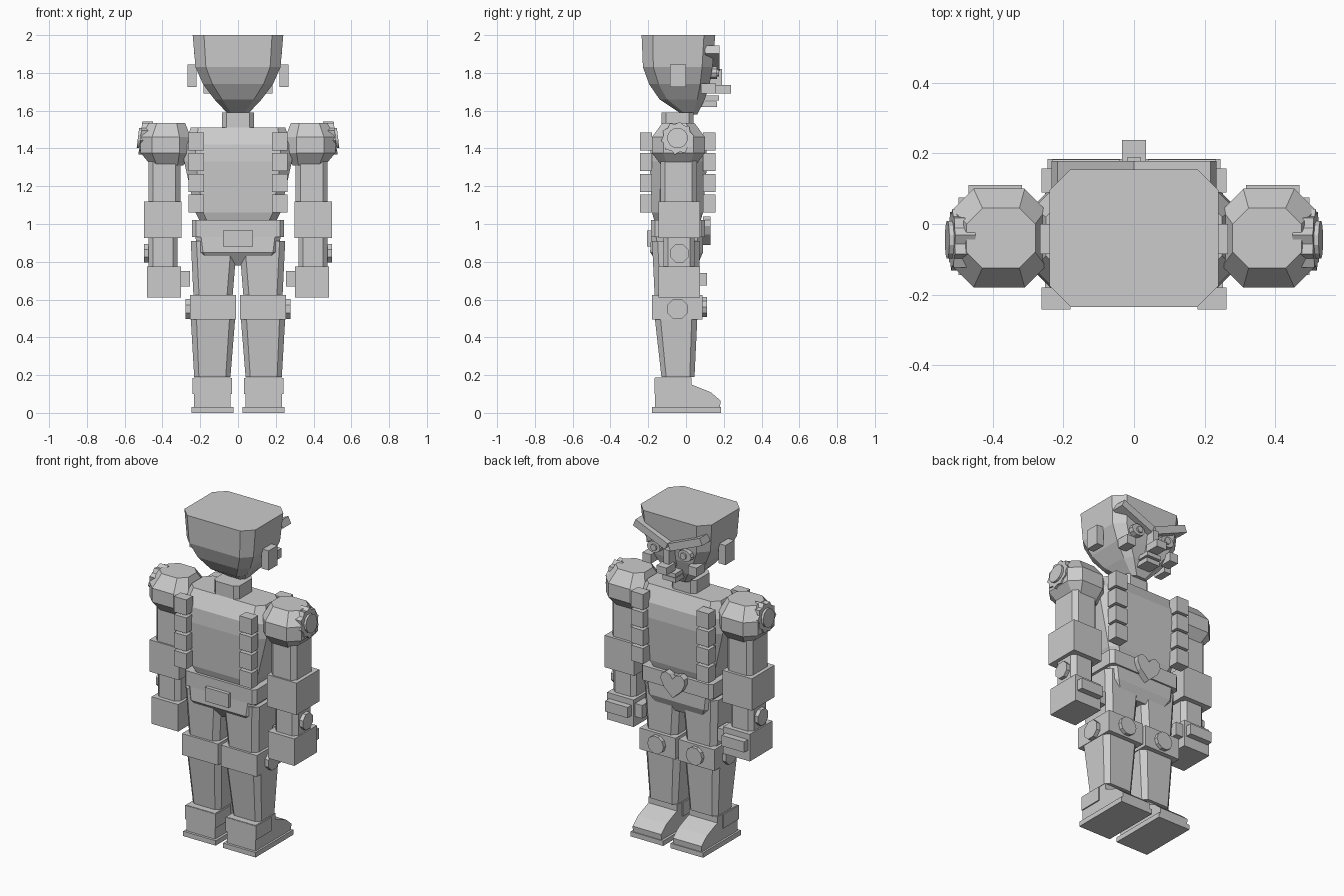
import bpy, bmesh, math
from mathutils import Matrix, Vector

if "Cube" in bpy.data.objects:
    bpy.data.objects.remove(bpy.data.objects["Cube"])

grey = bpy.data.materials.new("plain grey")
grey.diffuse_color = (0.6, 0.6, 0.6, 1)
grey.use_nodes = True
grey.node_tree.nodes["Principled BSDF"].inputs["Base Color"].default_value = grey.diffuse_color


def finish(bm, name, mirror=False):
    bmesh.ops.recalc_face_normals(bm, faces=bm.faces)
    sides = [("", 1), ("_left", -1)] if mirror else [("", 1)]
    for suffix, s in sides:
        b = bm.copy()
        if s < 0:
            bmesh.ops.transform(b, matrix=Matrix.Scale(-1, 4, (1, 0, 0)), verts=b.verts)
            bmesh.ops.reverse_faces(b, faces=b.faces)
        me = bpy.data.meshes.new(name + suffix)
        b.to_mesh(me)
        b.free()
        me.materials.append(grey)
        bpy.context.collection.objects.link(bpy.data.objects.new(name + suffix, me))
    bm.free()


def skin(name, rings, mirror=False):
    """Join equal-sized rings of points and cap both ends."""
    bm = bmesh.new()
    vs = [[bm.verts.new(p) for p in r] for r in rings]
    n = len(vs[0])
    for a, b in zip(vs, vs[1:]):
        for i in range(n):
            j = (i + 1) % n
            bm.faces.new((a[i], a[j], b[j], b[i]))
    bm.faces.new(vs[0])
    bm.faces.new(vs[-1])
    finish(bm, name, mirror)


def tower(name, levels, mirror=False):
    """Chamfered rectangles stacked in z: (z, x0, x1, y0, y1, chamfer)."""
    rings = []
    for z, x0, x1, y0, y1, c in levels:
        rings.append([(x0 + c, y0, z), (x1 - c, y0, z), (x1, y0 + c, z), (x1, y1 - c, z),
                      (x1 - c, y1, z), (x0 + c, y1, z), (x0, y1 - c, z), (x0, y0 + c, z)])
    skin(name, rings, mirror)


def box(name, x0, x1, y0, y1, z0, z1, mirror=False, tilt=0):
    bm = bmesh.new()
    c = Vector(((x0 + x1) / 2, (y0 + y1) / 2, (z0 + z1) / 2))
    m = (Matrix.Translation(c) @ Matrix.Rotation(tilt, 4, 'Y')
         @ Matrix.Diagonal((x1 - x0, y1 - y0, z1 - z0, 1)))
    bmesh.ops.create_cube(bm, size=1, matrix=m)
    finish(bm, name, mirror)


def side_plate(name, x0, x1, y, z, radii, n, mirror=True, lean=0):
    """Disc facing sideways; alternate radii make a scalloped rim."""
    def ring(x):
        pts = []
        for i in range(n):
            a = math.tau * (i + .5) / n
            r = radii[i % len(radii)]
            pts.append((x - lean * r * math.sin(a), y + r * math.cos(a), z + r * math.sin(a)))
        return pts
    skin(name, [ring(x0), ring(x1)], mirror)


def back_plate(name, outline, y0, y1, mirror=False):
    skin(name, [[(x, y, z) for x, z in outline] for y in (y0, y1)], mirror)


# Head and neck
tower("head", [(1.58, -.05, .05, -.02, .06, .02), (1.66, -.125, .125, -.14, .10, .04),
               (1.74, -.185, .185, -.195, .125, .05), (1.83, -.225, .225, -.228, .14, .055),
               (2.0, -.24, .24, -.235, .155, .06)])
tower("neck", [(1.48, -.085, .085, -.13, .04, .025), (1.59, -.085, .085, -.13, .04, .025)])
box("ear", .22, .267, -.085, 0, 1.725, 1.845, True)

# Face
box("brow", .0, .235, .10, .178, 1.855, 1.90, True, tilt=-.40)
back_plate("eye", [(.105 + .045 * math.cos(a * math.tau / 10), 1.80 + .035 * math.sin(a * math.tau / 10))
                   for a in range(10)], .11, .165, True)
back_plate("pupil", [(.10 + .02 * math.cos(a * math.tau / 8), 1.80 + .02 * math.sin(a * math.tau / 8))
                     for a in range(8)], .16, .175, True)
box("nose_bridge", -.018, .018, .10, .19, 1.70, 1.82)
box("nose_tip", -.034, .034, .15, .238, 1.69, 1.735)
box("cheek", .125, .183, .08, .16, 1.69, 1.745, True)
box("upper_lip", -.05, .05, .08, .175, 1.655, 1.68)
box("lower_lip", -.045, .045, .07, .165, 1.62, 1.648)

# Torso, straps, belt and hips
tower("torso", [(1.01, -.20, .20, -.165, .075, .04), (1.06, -.225, .225, -.18, .09, .04),
                (1.33, -.285, .285, -.192, .112, .06), (1.42, -.285, .285, -.185, .105, .06),
                (1.51, -.25, .25, -.13, .06, .04)])
for i in range(4):
    z = 1.06 + .11 * i
    for side, y0, y1 in (("front", -.243, -.18), ("back", .09, .157)):
        box(f"{side}_strap_block_{i}", .18, .263, y0, y1, z, z + .095, True)
tower("belt", [(.93, -.243, .243, -.185, .10, .02), (1.02, -.243, .243, -.185, .10, .02)])
tower("hips", [(.78, -.165, .165, -.14, .06, .02), (.85, -.215, .215, -.19, .09, .03),
               (.93, -.225, .225, -.185, .09, .03)])
box("buckle", -.08, .08, -.207, -.16, .88, .965)
half = [(0, 1.005), (.02, 1.03), (.05, 1.04), (.078, 1.02), (.082, .99), (.06, .945)]
back_plate("heart", half + [(0, .89)] + [(-x, z) for x, z in reversed(half[1:])], .09, .13)

# Legs
tower("thigh", [(.60, .03, .235, -.165, .065, .03), (.91, .005, .25, -.18, .075, .03)], True)
box("knee", .01, .253, -.18, .088, .495, .625, True)
side_plate("knee_side_disc", .24, .277, -.045, .55, [.058], 8)
back_plate("knee_cap", [(.13 + .055 * math.cos(a * math.tau / 10), .56 + .055 * math.sin(a * math.tau / 10))
                        for a in range(10)], .08, .11, True)
tower("shin", [(.19, .04, .232, -.13, .045, .025), (.50, .015, .25, -.165, .06, .03)], True)

# Boots with sloped toes
profile = [(-.165, .03), (.18, .03), (.183, .065), (.13, .11), (.03, .15), (.03, .187), (-.165, .187)]
skin("boot", [[(x, y, z) for y, z in profile] for x in (.04, .233)], True)
box("boot_cuff", .033, .24, -.168, -.02, .10, .185, True)
box("sole", .025, .245, -.18, .185, 0, .03, True)

# Arms
tower("shoulder", [(1.31, .29, .46, -.13, .05, .03), (1.375, .25, .515, -.18, .10, .06),
                   (1.46, .25, .515, -.18, .10, .06), (1.535, .28, .475, -.125, .045, .045)], True)
side_plate("shoulder_rosette", .46, .517, -.045, 1.455, [.088, .074], 20, lean=.12)
side_plate("shoulder_stud", .51, .53, -.045, 1.455, [.055], 12, lean=.12)
tower("upper_arm", [(1.10, .305, .475, -.135, .058, .025), (1.36, .305, .475, -.135, .058, .025)], True)
box("elbow", .298, .498, -.145, .075, .925, 1.12, True)
tower("forearm", [(.76, .32, .475, -.12, .045, .025), (.94, .32, .475, -.12, .045, .025)], True)
side_plate("wrist_disc", .46, .498, -.035, .845, [.052], 8)
box("hand", .303, .483, -.145, .073, .61, .775, True)
box("knuckles", .318, .47, .06, .11, .675, .74, True)
box("thumb", .255, .31, -.03, .06, .67, .75, True)
